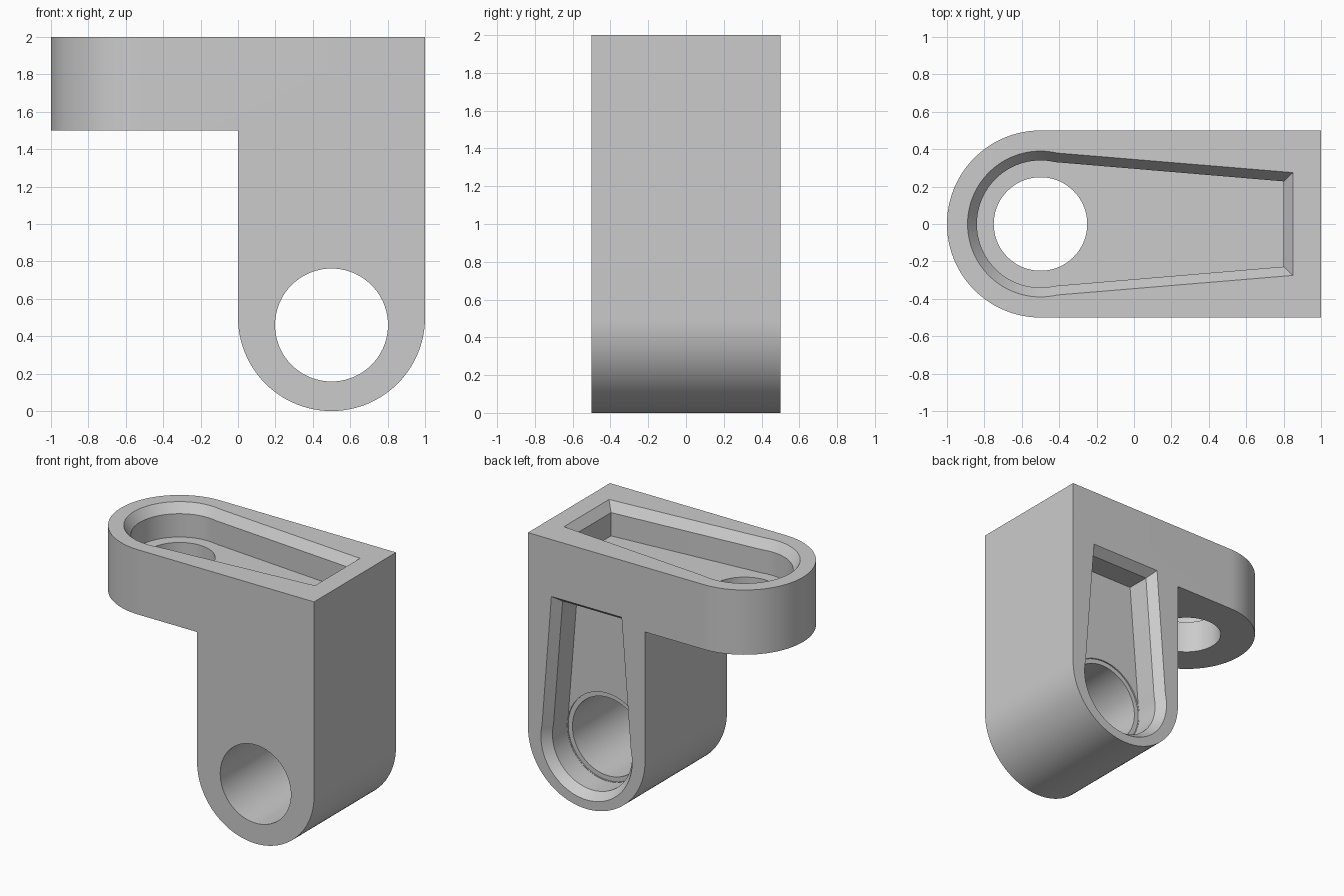
import bpy
import bmesh
from math import sin, cos, pi, radians, atan2, hypot

cube = bpy.data.objects.get("Cube")
if cube:
    bpy.data.objects.remove(cube, do_unlink=True)

grey = bpy.data.materials.new("plain grey")
grey.use_nodes = True
colour = (0.6, 0.6, 0.6, 1)
grey.diffuse_color = colour
grey.node_tree.nodes["Principled BSDF"].inputs["Base Color"].default_value = colour


def arc(cu, cv, r, start, end, n=48):
    """Points of an arc, angles in radians."""
    steps = [start + (end - start) * i / n for i in range(n + 1)]
    return [(cu + r * cos(a), cv + r * sin(a)) for a in steps]


def loft(name, rings, place):
    """Closed solid through rings of (profile, depth); place maps u, v, w to the world."""
    bm = bmesh.new()
    loops = [[bm.verts.new(place(u, v, w)) for u, v in pts] for pts, w in rings]
    for a, b in zip(loops, loops[1:]):
        for i in range(len(a)):
            j = (i + 1) % len(a)
            bm.faces.new((a[i], a[j], b[j], b[i]))
    bm.faces.new(loops[0])
    bm.faces.new(loops[-1])
    bmesh.ops.recalc_face_normals(bm, faces=bm.faces)
    mesh = bpy.data.meshes.new(name)
    bm.to_mesh(mesh)
    bm.free()
    mesh.materials.append(grey)
    obj = bpy.data.objects.new(name, mesh)
    bpy.context.collection.objects.link(obj)
    return obj


def combine(target, tool, operation):
    """Apply a boolean and discard the tool."""
    tool.hide_render = True
    mod = target.modifiers.new(tool.name, "BOOLEAN")
    mod.operation, mod.object, mod.solver = operation, tool, "EXACT"
    bpy.context.view_layer.objects.active = target
    bpy.ops.object.modifier_apply(modifier=mod.name)
    bpy.data.objects.remove(tool, do_unlink=True)


def keyhole(r, start, end):
    """Round end joined to a tapering straight end."""
    a = atan2(start[1], start[0])
    return arc(0, 0, r, a, 2 * pi - a) + [(end[0], -end[1]), end]


def pocket(name, length, half, place):
    """Tapered recess with a bevelled mouth."""
    mouth = keyhole(0.39, (0.09, 0.38), (length, half))
    inner = keyhole(0.34, (0.09, 0.38), (length - 0.05, half - 0.047))
    return loft(name, [(mouth, -0.1), (mouth, 0), (inner, 0.07), (inner, 0.25)], place)


def bore(name, r, near, far, place):
    circle = arc(0, 0, r, 0, 2 * pi, 72)[:-1]
    return loft(name, [(circle, near), (circle, far)], place)


def on_top(u, v, w):
    return (u - 0.5, v, 2 - w)


def on_back(u, v, w):
    return (v + 0.5, 0.5 - w, u + 0.46)


# L-shaped side outline with a rounded foot
outline = arc(0.5, 0.5, 0.5, pi, 2 * pi) + [(1, 2), (-1.2, 2), (-1.2, 1.5), (0, 1.5)]
bracket = loft("bracket", [(outline, -0.6), (outline, 0.6)], lambda u, v, w: (u, w, v))

# Rounded arm end, seen from above
plan = arc(-0.5, 0, 0.5, pi / 2, 3 * pi / 2) + [(1.2, -0.5), (1.2, 0.5)]
combine(bracket, loft("plan", [(plan, -0.2), (plan, 2.2)], lambda u, v, w: (u, v, w)), "INTERSECT")

# Recesses in the top of the arm and the back of the leg
combine(bracket, pocket("arm_recess", 1.35, 0.275, on_top), "DIFFERENCE")
combine(bracket, pocket("leg_recess", 1.10, 0.30, on_back), "DIFFERENCE")

# Through holes, with a shallow seat round the leg hole
combine(bracket, bore("arm_hole", 0.25, 0.1, 0.7, on_top), "DIFFERENCE")
combine(bracket, bore("leg_seat", 0.338, 0.2, 0.26, on_back), "DIFFERENCE")
combine(bracket, bore("leg_hole", 0.302, 0.1, 1.2, on_back), "DIFFERENCE")

bpy.ops.object.select_all(action="DESELECT")
bracket.select_set(True)
bpy.context.view_layer.objects.active = bracket
bpy.ops.object.shade_smooth_by_angle(angle=radians(25))
